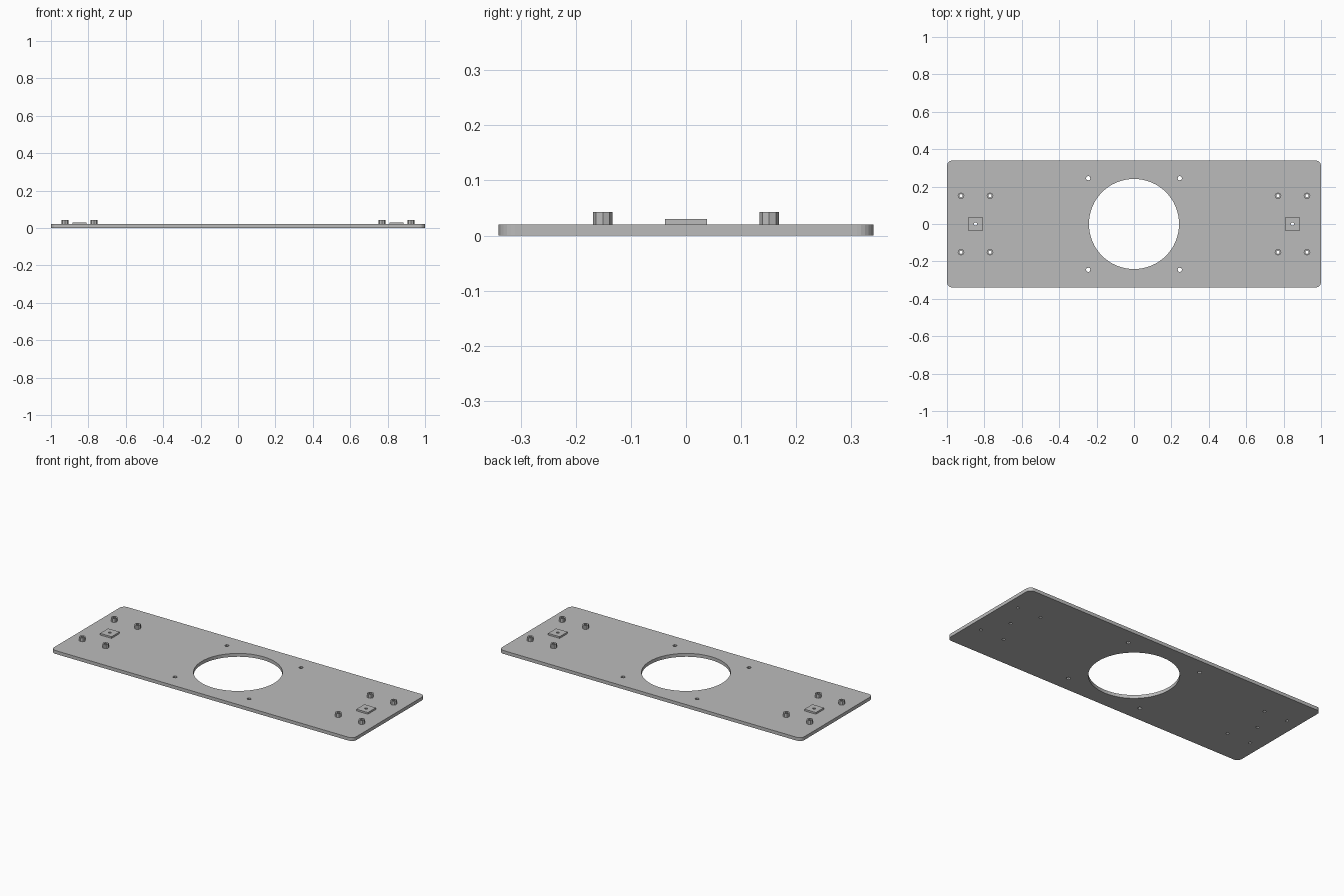
import bpy
import bmesh
from math import cos, sin, pi
from mathutils import Vector

cube = bpy.data.objects.get("Cube")
if cube:
    bpy.data.objects.remove(cube, do_unlink=True)

THICK = 0.02
grey = bpy.data.materials.new("plain grey")
grey.use_nodes = True
COLOR = (0.5, 0.5, 0.5, 1)
grey.diffuse_color = COLOR
grey.node_tree.nodes["Principled BSDF"].inputs["Base Color"].default_value = COLOR


def circle(x, y, r, n):
    return [(x + r * cos(2 * pi * i / n), y + r * sin(2 * pi * i / n)) for i in range(n)]


def rounded_rect(hx, hy, r, steps):
    pts = []
    for q, (sx, sy) in enumerate([(1, 1), (-1, 1), (-1, -1), (1, -1)]):
        for i in range(steps + 1):
            a = (q + i / steps) * pi / 2
            pts.append((sx * (hx - r) + r * cos(a), sy * (hy - r) + r * sin(a)))
    return pts


def slab(name, loops, z0, z1):
    """Outline followed by hole loops, filled and extruded upward."""
    bm = bmesh.new()
    edges = []
    for loop in loops:
        vs = [bm.verts.new((x, y, z0)) for x, y in loop]
        edges += [bm.edges.new((v, vs[i - 1])) for i, v in enumerate(vs)]
    bmesh.ops.triangle_fill(bm, use_beauty=True, edges=edges, normal=Vector((0, 0, 1)))
    result = bmesh.ops.extrude_face_region(bm, geom=bm.faces[:], use_keep_orig=True)
    top = [g for g in result["geom"] if isinstance(g, bmesh.types.BMVert)]
    bmesh.ops.translate(bm, verts=top, vec=(0, 0, z1 - z0))
    bmesh.ops.recalc_face_normals(bm, faces=bm.faces[:])
    mesh = bpy.data.meshes.new(name)
    bm.to_mesh(mesh)
    bm.free()
    mesh.materials.append(grey)
    obj = bpy.data.objects.new(name, mesh)
    bpy.context.collection.objects.link(obj)
    return obj


# Hole positions
signs = (-1, 1)
posts = [(sx * x, sy * 0.151) for sx in signs for x in (0.77, 0.925) for sy in signs]
pads = [(sx * 0.848, 0) for sx in signs]
mounts = [(sx * 0.245, sy * 0.245) for sx in signs for sy in signs]

# Base plate with central opening and drilled holes
holes = [circle(0, 0, 0.241, 64)]
holes += [circle(x, y, 0.012, 8) for x, y in mounts]
holes += [circle(x, y, 0.009, 8) for x, y in posts + pads]
slab("base_plate", [rounded_rect(1, 0.34, 0.03, 6)] + holes, 0, THICK)

# Hollow standoff posts
for i, (x, y) in enumerate(posts):
    slab(f"standoff_{i + 1}", [circle(x, y, 0.0175, 8), circle(x, y, 0.009, 8)], THICK, 0.043)

# Square spacer pads with a central hole
h = 0.038
for side, (x, y) in zip(("right", "left"), pads):
    square = [(x - h, y - h), (x + h, y - h), (x + h, y + h), (x - h, y + h)]
    slab(f"spacer_pad_{side}", [square, circle(x, y, 0.009, 8)], THICK, 0.03)
